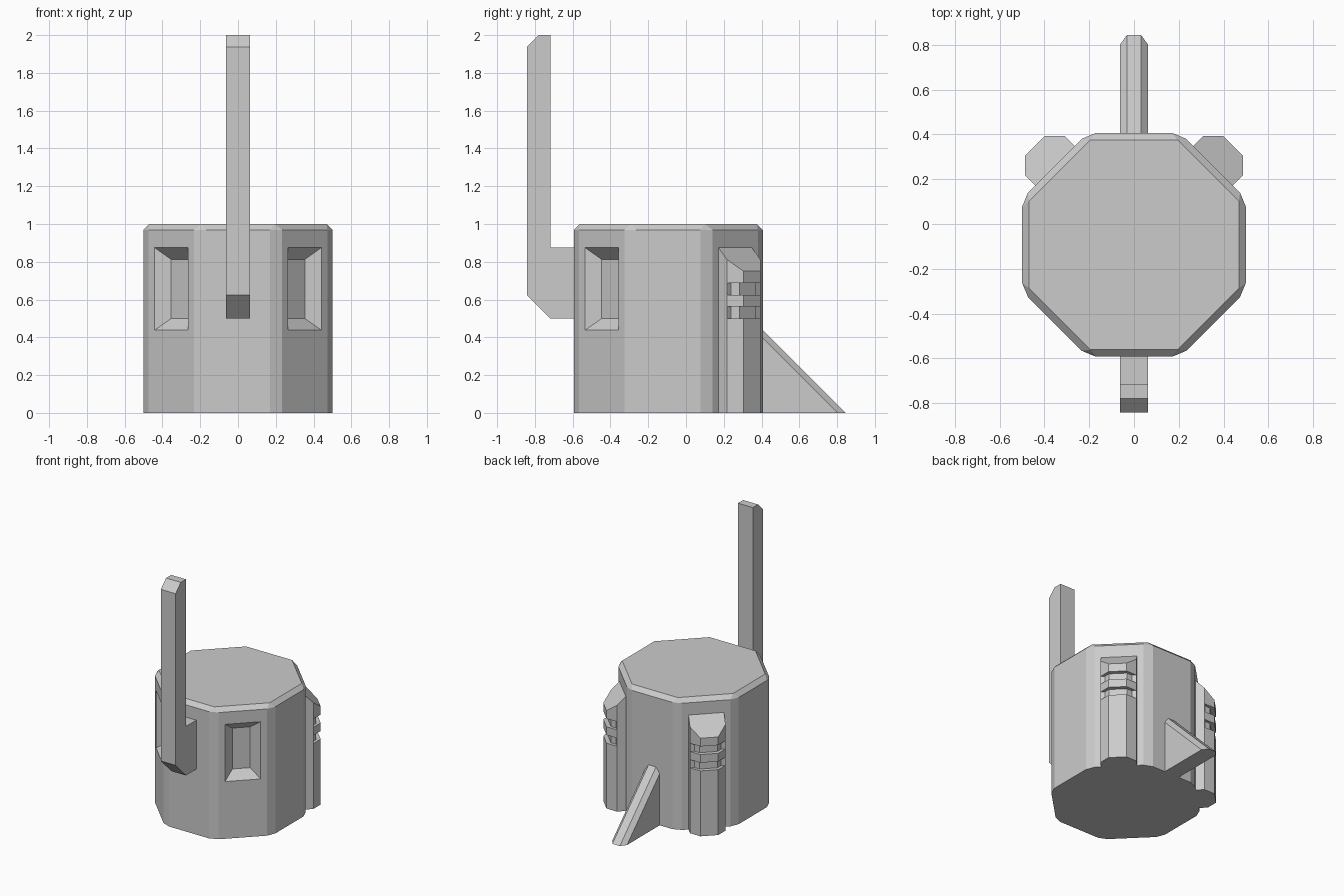
import bpy, bmesh
from math import pi, tan
from mathutils import Vector, Matrix

if "Cube" in bpy.data.objects:
    bpy.data.objects.remove(bpy.data.objects["Cube"])

U = 1 / 16            # modelling unit
CY = -0.593 + 0.5     # body axis in y
R = 0.5               # body apothem

grey = bpy.data.materials.new("plain_grey")
grey.use_nodes = True
colour = (0.6, 0.6, 0.6, 1)
grey.diffuse_color = colour
grey.node_tree.nodes["Principled BSDF"].inputs["Base Color"].default_value = colour


def loft(bm, rings, start=True, end=True):
    """Join closed rings of equal length with quads, optionally capped."""
    loops = [[bm.verts.new(p) for p in ring] for ring in rings]
    n = len(loops[0])
    for a, b in zip(loops, loops[1:]):
        for i in range(n):
            j = (i + 1) % n
            bm.faces.new((a[i], a[j], b[j], b[i]))
    if start:
        bm.faces.new(loops[0][::-1])
    if end:
        bm.faces.new(loops[-1])


def finish(bm, name):
    bmesh.ops.remove_doubles(bm, verts=bm.verts, dist=1e-5)
    bmesh.ops.recalc_face_normals(bm, faces=bm.faces)
    mesh = bpy.data.meshes.new(name)
    bm.to_mesh(mesh)
    bm.free()
    mesh.materials.append(grey)
    obj = bpy.data.objects.new(name, mesh)
    bpy.context.collection.objects.link(obj)
    return obj


def on_side(k, u, v, z):
    """Point at tangent offset u, distance v from the axis, on octagon side k."""
    return Matrix.Rotation(k * pi / 4, 3, 'Z') @ Vector((v, u, z)) + Vector((0, CY, 0))


# Body: octagon with chamfered uprights and a bevelled lid
W = 0.17
top_r = R - U / 2
top_w = top_r * tan(pi / 8)


def octagon(w, r, z):
    return [on_side(k, s * w, r, z) for k in range(8) for s in (-1, 1)]


bm = bmesh.new()
rim = 1 - U / 2
loft(bm, [octagon(W, R, 0), octagon(W, R, rim), octagon(top_w, top_r, 1)])
bmesh.ops.remove_doubles(bm, verts=bm.verts, dist=1e-5)


# Sloped pockets in the two front diagonal walls
def rect(k, w, v, z0, z1):
    return [on_side(k, u, v, z) for u, z in ((-w, z0), (w, z0), (w, z1), (-w, z1))]


for k in (5, 7):
    middle = on_side(k, 0, R, rim / 2)
    wall = min(bm.faces, key=lambda f: (f.calc_center_median() - middle).length)
    bmesh.ops.delete(bm, geom=[wall], context='FACES_ONLY')
    loft(bm, [rect(k, W, R, 0, rim),
              rect(k, 2 * U, R, 7 * U, 14 * U),
              rect(k, U, R - U, 8 * U, 13 * U)], start=False)
finish(bm, "body")


# Grooved columns on the two back diagonal walls
def mirrored(half):
    return half + [(-u, v) for u, v in reversed(half)]


full = mirrored([(2 * U, R), (2 * U, R + U), (2 * U, R + U), (U, R + 2 * U)])
groove = mirrored([(2 * U, R), (2 * U, R + U), (1.5 * U, R + U), (U, R + 1.5 * U)])
levels = [(full, 0)]
for base in (8, 10):
    levels += [(full, base), (groove, base), (groove, base + 1), (full, base + 1)]

for k, name in ((1, "left_column"), (3, "right_column")):
    bm = bmesh.new()
    rings = [[on_side(k, u, v, z * U) for u, v in shape] for shape, z in levels]
    rings.append([on_side(k, u, v, 14 * U - (v - R)) for u, v in full])
    # cap rings hold doubled corners, which merge afterwards
    loft(bm, rings)
    finish(bm, name)

# Front arm: bracket and tall mast in one side profile (distance forward, height)
arm = [(0, 8), (2, 8), (4, 10), (4, 31), (3, 32), (2, 32), (2, 14), (0, 14)]
bm = bmesh.new()
loft(bm, [[(x, CY - R - d * U, h * U) for d, h in arm] for x in (-U, U)])
finish(bm, "front_arm")

# Back fin: triangular brace with a chamfered sloping edge
back = CY + R
bm = bmesh.new()
loft(bm, [[(x, back, 0), (x, back + size, 0), (x, back, size)]
          for x, size in ((-U, 0.395), (-U / 2, 7 * U), (U / 2, 7 * U), (U, 0.395))])
finish(bm, "back_fin")
